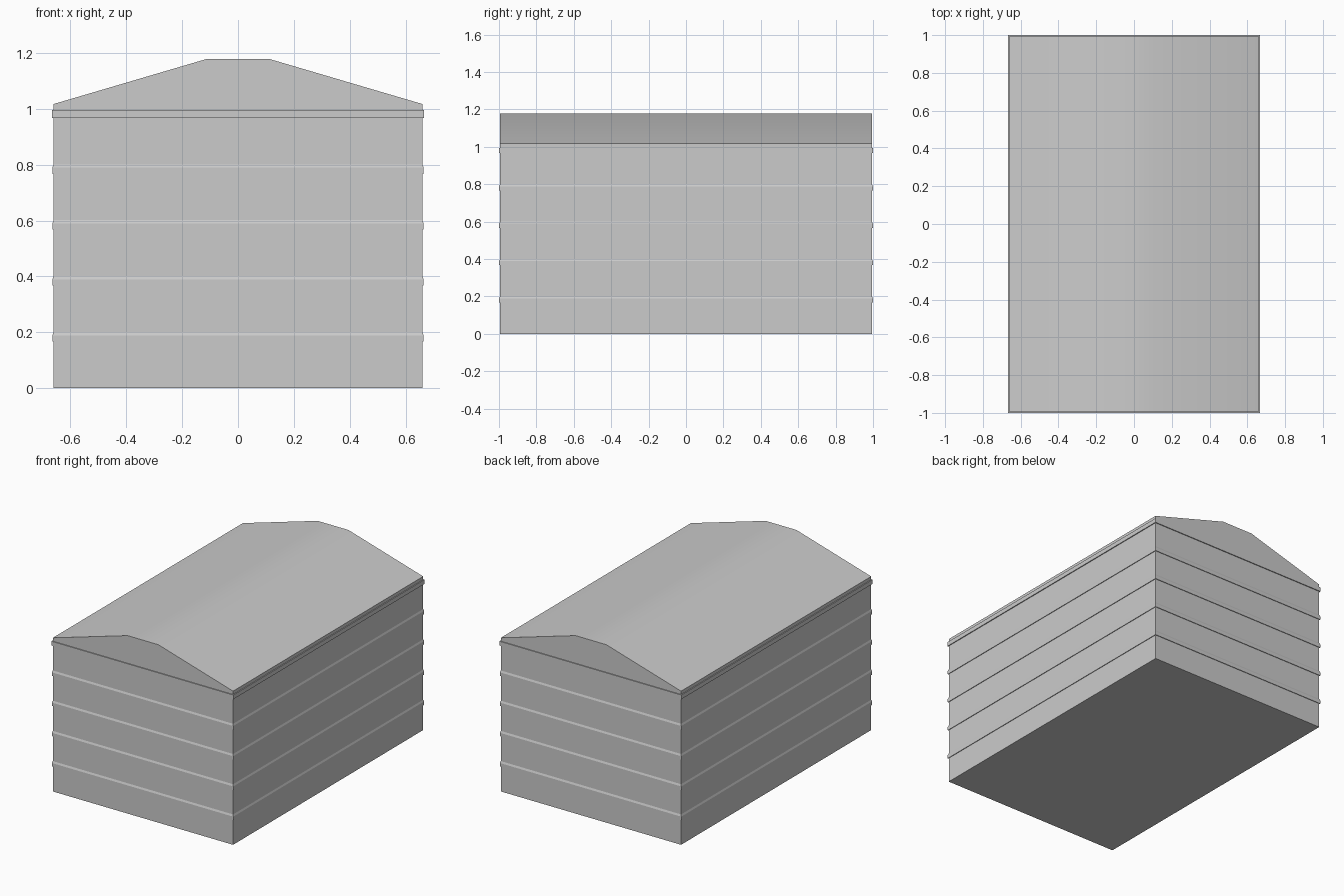
import bpy, bmesh

if "Cube" in bpy.data.objects:
    bpy.data.objects.remove(bpy.data.objects["Cube"])

HX, HY = 0.66, 0.994      # wall half sizes
EAVE, RIDGE, FLAT = 1.017, 1.178, 0.113


def add_object(name, bm):
    bmesh.ops.recalc_face_normals(bm, faces=bm.faces)
    mesh = bpy.data.meshes.new(name)
    bm.to_mesh(mesh)
    bm.free()
    obj = bpy.data.objects.new(name, mesh)
    bpy.context.collection.objects.link(obj)
    return obj


def ring_band(name, profile):
    """Sweep a closed (outward offset, z) profile around the rectangular walls."""
    bm = bmesh.new()
    rings = []
    for off, z in profile:
        x, y = HX + off, HY + off
        rings.append([bm.verts.new(c) for c in
                      ((-x, -y, z), (x, -y, z), (x, y, z), (-x, y, z))])
    for i, ring in enumerate(rings):
        nxt = rings[(i + 1) % len(rings)]
        for k in range(4):
            m = (k + 1) % 4
            bm.faces.new((ring[k], ring[m], nxt[m], nxt[k]))
    return add_object(name, bm)


# Walls, floor, gables and roof as one extruded gable outline
outline = [(-HX, 0), (HX, 0), (HX, EAVE), (FLAT, RIDGE), (-FLAT, RIDGE), (-HX, EAVE)]
bm = bmesh.new()
front = bm.faces.new([bm.verts.new((x, -HY, z)) for x, z in outline])
ext = bmesh.ops.extrude_face_region(bm, geom=[front], use_keep_orig=True)
bmesh.ops.translate(bm, vec=(0, 2 * HY, 0),
                    verts=[g for g in ext["geom"] if isinstance(g, bmesh.types.BMVert)])
shell = add_object("shed_shell", bm)

# Soft roof ridge, crisp corners
bpy.context.view_layer.objects.active = shell
shell.select_set(True)
bpy.ops.object.shade_smooth_by_angle(angle=0.52)

# Lapped siding strips, sloping in at the top
for i in range(4):
    z = 0.167 + 0.2 * i
    ring_band(f"siding_strip_{i + 1}",
              [(-0.01, z), (0.0045, z), (0.0045, z + 0.022), (0, z + 0.034), (-0.01, z + 0.034)])

# Square trim band below the eaves
ring_band("eave_trim", [(-0.01, 0.967), (0.006, 0.967), (0.006, 0.995), (-0.01, 0.995)])
